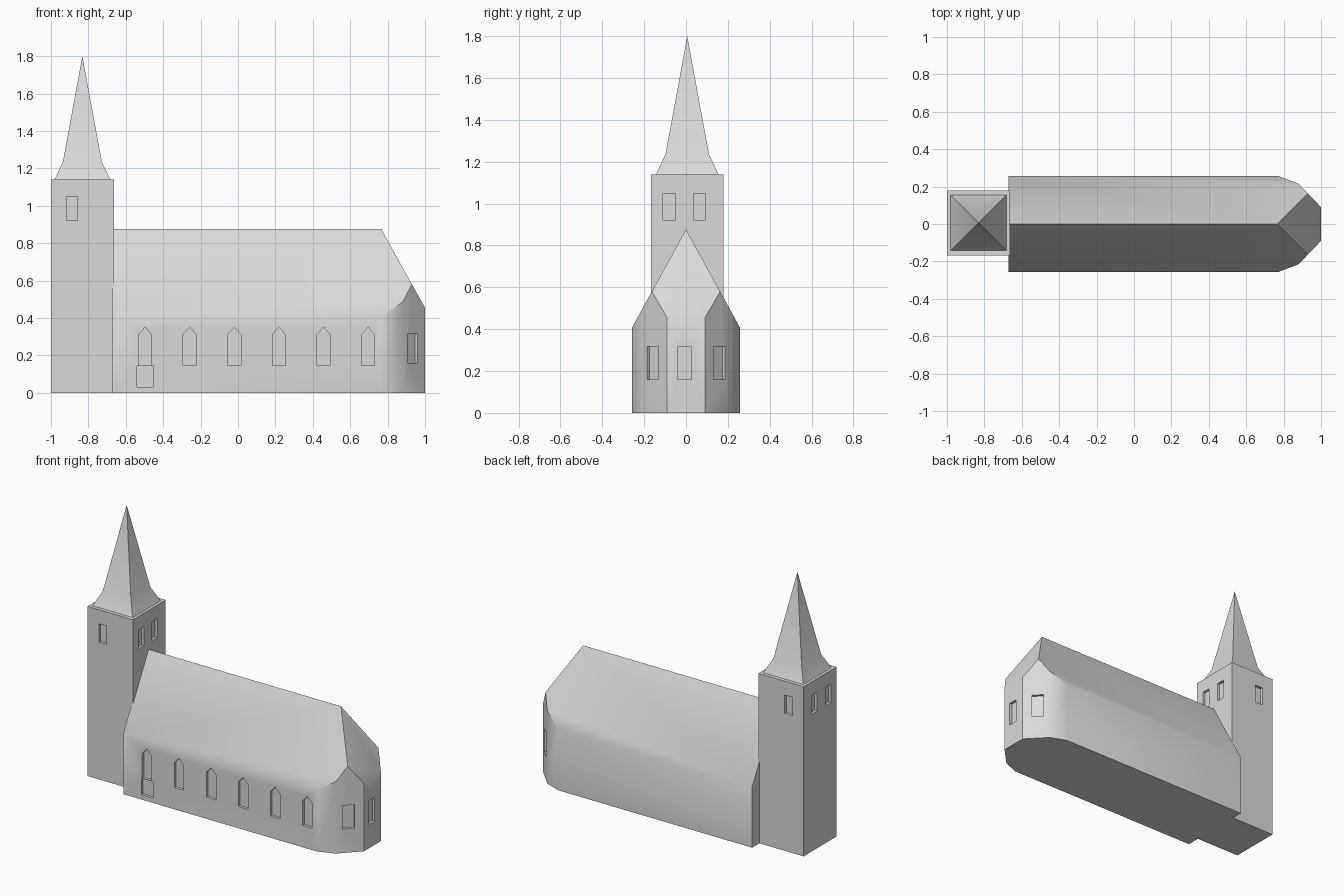
import bpy, bmesh, math
from mathutils import Vector

if "Cube" in bpy.data.objects:
    bpy.data.objects.remove(bpy.data.objects["Cube"])

stone = bpy.data.materials.new("light grey stone")
stone.diffuse_color = (0.7, 0.7, 0.7, 1)
stone.use_nodes = True
stone.node_tree.nodes["Principled BSDF"].inputs["Base Color"].default_value = stone.diffuse_color


def make_object(name, bm):
    bmesh.ops.recalc_face_normals(bm, faces=bm.faces)
    mesh = bpy.data.meshes.new(name)
    bm.to_mesh(mesh)
    bm.free()
    mesh.materials.append(stone)
    ob = bpy.data.objects.new(name, mesh)
    bpy.context.collection.objects.link(ob)
    return ob


def add_prism(bm, pts, offset):
    """Extrude a flat outline along an offset vector."""
    face = bm.faces.new([bm.verts.new(p) for p in pts])
    ext = bmesh.ops.extrude_face_region(bm, geom=[face], use_keep_orig=True)
    verts = [g for g in ext["geom"] if isinstance(g, bmesh.types.BMVert)]
    bmesh.ops.translate(bm, verts=verts, vec=offset)


def add_opening(bm, x, y, angle, width, z0, z1, peak=0.0, depth=0.018):
    """Window cutter at a wall point; angle is the outward wall direction."""
    a = math.radians(angle)
    n = Vector((math.cos(a), math.sin(a), 0))
    u = Vector((-n.y, n.x, 0)) * width / 2
    base = Vector((x, y, 0)) - n * depth
    up = Vector((0, 0, 1))
    pts = [base - u + up * z0, base + u + up * z0, base + u + up * z1]
    if peak:
        pts.append(base + up * peak)
    pts.append(base - u + up * z1)
    add_prism(bm, pts, n * (depth + 0.03))


def carve(ob, cutter_bm):
    cutter = make_object(ob.name + "_cutter", cutter_bm)
    cutter.hide_render = True
    mod = ob.modifiers.new("openings", 'BOOLEAN')
    mod.operation = 'DIFFERENCE'
    mod.solver = 'EXACT'
    mod.object = cutter
    bpy.context.view_layer.objects.active = ob
    bpy.ops.object.modifier_apply(modifier=mod.name)
    bpy.data.objects.remove(cutter)


def smooth(ob):
    bpy.ops.object.select_all(action='DESELECT')
    ob.select_set(True)
    bpy.context.view_layer.objects.active = ob
    bpy.ops.object.shade_smooth_by_angle(angle=math.radians(30))


# Nave with polygonal apse: plan extruded, then trimmed by the roof planes
half = [(-0.672, 0.257), (0.77, 0.257), (0.88, 0.215), (1.0, 0.09)]
plan = [(x, -y, 0) for x, y in half] + [(x, y, 0) for x, y in reversed(half)]
bm = bmesh.new()
add_prism(bm, plan, (0, 0, 1))
for co, no in (((0.765, 0, 0.877), (1.8, 0, 1)),
               ((0, 0, 0.877), (0, 1.82, 1)),
               ((0, 0, 0.877), (0, -1.82, 1))):
    bmesh.ops.bisect_plane(bm, geom=bm.verts[:] + bm.edges[:] + bm.faces[:], dist=1e-5,
                           plane_co=co, plane_no=no, clear_outer=True)
    bmesh.ops.holes_fill(bm, edges=bm.edges[:], sides=0)
nave = make_object("nave", bm)

# Nave openings: pointed windows, door panel, apse windows
cut = bmesh.new()
for i in range(6):
    add_opening(cut, -0.497 + i * 0.2384, -0.257, -90, 0.07, 0.146, 0.312, 0.35)
add_opening(cut, -0.495, -0.257, -90, 0.088, 0.032, 0.142)
add_opening(cut, 1.0, -0.008, 0, 0.062, 0.16, 0.318)
for s in (-1, 1):
    add_opening(cut, 0.934, s * 0.1588, s * 43.8, 0.075, 0.16, 0.318)
carve(nave, cut)
smooth(nave)

# Tower
X0, X1, Y0, Y1 = -1.0, -0.664, -0.168, 0.18
bm = bmesh.new()
add_prism(bm, [(X0, Y0, 0), (X1, Y0, 0), (X1, Y1, 0), (X0, Y1, 0)], (0, 0, 1.14))
tower = make_object("tower", bm)

# Belfry openings
cut = bmesh.new()
for y, angle in ((Y0, -90), (Y1, 90)):
    add_opening(cut, -0.888, y, angle, 0.058, 0.922, 1.046)
for x, angle in ((X0, 180), (X1, 0)):
    for y in (-0.08, 0.065):
        add_opening(cut, x, y, angle, 0.058, 0.922, 1.048)
carve(tower, cut)
smooth(tower)

# Spire: flared foot and tall pyramid
CX, CY = -0.832, 0.006
bm = bmesh.new()
rings = []
for h, z in ((0.149, 1.14), (0.104, 1.235)):
    rings.append([bm.verts.new((CX + sx * h, CY + sy * h, z))
                  for sx, sy in ((-1, -1), (1, -1), (1, 1), (-1, 1))])
apex = bm.verts.new((CX, CY, 1.8))
bm.faces.new(rings[0])
for i in range(4):
    j = (i + 1) % 4
    bm.faces.new((rings[0][i], rings[0][j], rings[1][j], rings[1][i]))
    bm.faces.new((rings[1][i], rings[1][j], apex))
smooth(make_object("spire", bm))
